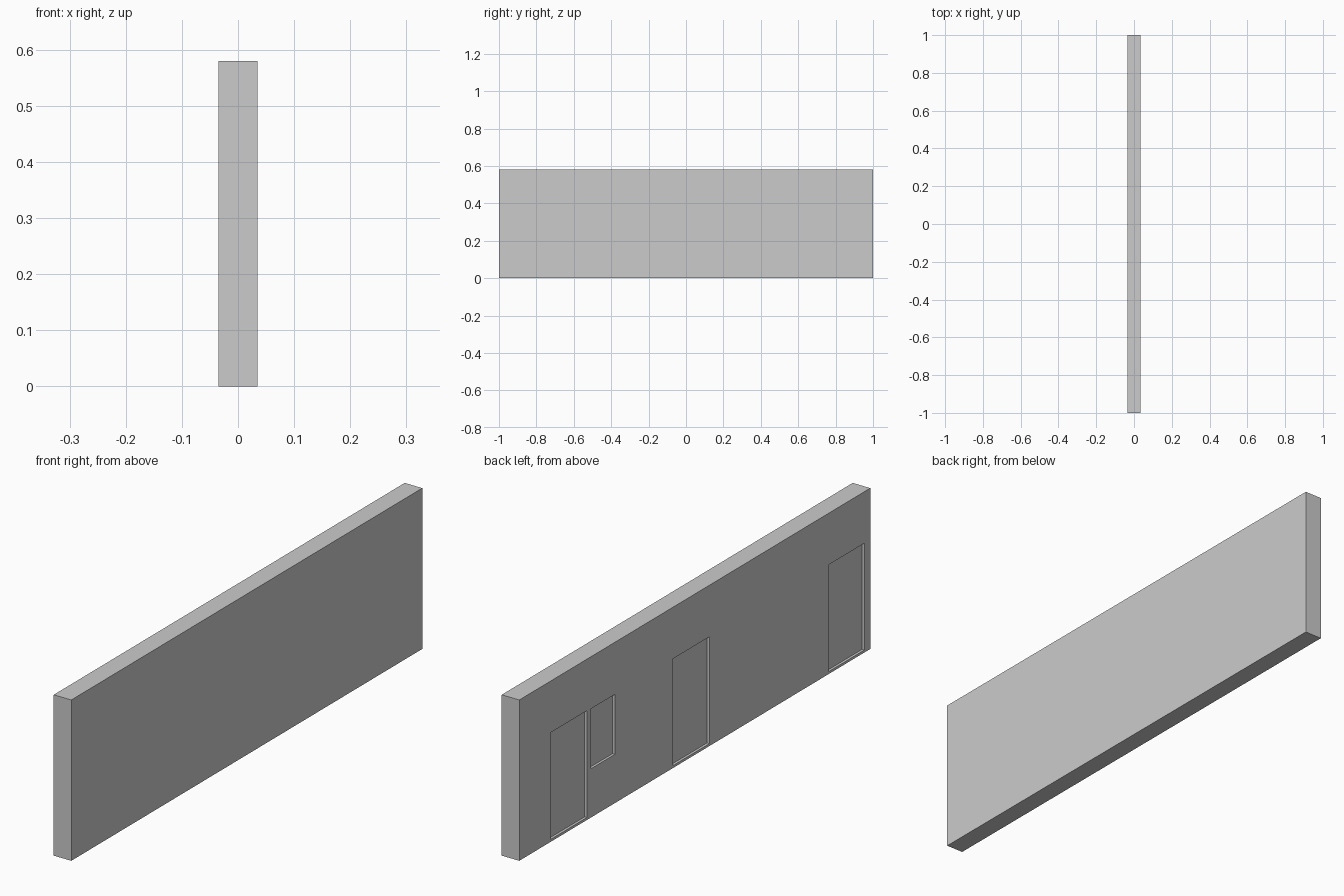
import bpy

if "Cube" in bpy.data.objects:
    bpy.data.objects.remove(bpy.data.objects["Cube"])

WALL_X, WALL_Y, WALL_Z = 0.07, 2.0, 0.58
DEPTH = 0.009  # recess depth of the openings


def box(name, x, y, z):
    """Axis-aligned box from (min, max) ranges."""
    lo_hi = (x, y, z)
    bpy.ops.mesh.primitive_cube_add(size=1, location=[(a + b) / 2 for a, b in lo_hi])
    ob = bpy.context.object
    ob.name = name
    ob.scale = [b - a for a, b in lo_hi]
    bpy.ops.object.transform_apply(location=False, rotation=False, scale=True)
    return ob


# Solid wall slab
wall = box("wall", (-WALL_X / 2, WALL_X / 2), (-WALL_Y / 2, WALL_Y / 2), (0, WALL_Z))

# Shallow door and window recesses on the left (-x) face: y range, z range
openings = {
    "door_recess_back": ((0.615, 0.823), (0.009, 0.394)),
    "window_recess": ((0.455, 0.59), (0.176, 0.392)),
    "door_recess_middle": ((-0.083, 0.123), (0.009, 0.394)),
    "door_recess_front": ((-0.966, -0.761), (0.009, 0.394)),
}
for name, (y, z) in openings.items():
    cutter = box(name, (-WALL_X / 2 - 0.05, -WALL_X / 2 + DEPTH), y, z)
    cutter.hide_render = True
    cutter.display_type = 'WIRE'
    mod = wall.modifiers.new(name, 'BOOLEAN')
    mod.operation = 'DIFFERENCE'
    mod.solver = 'EXACT'
    mod.object = cutter
